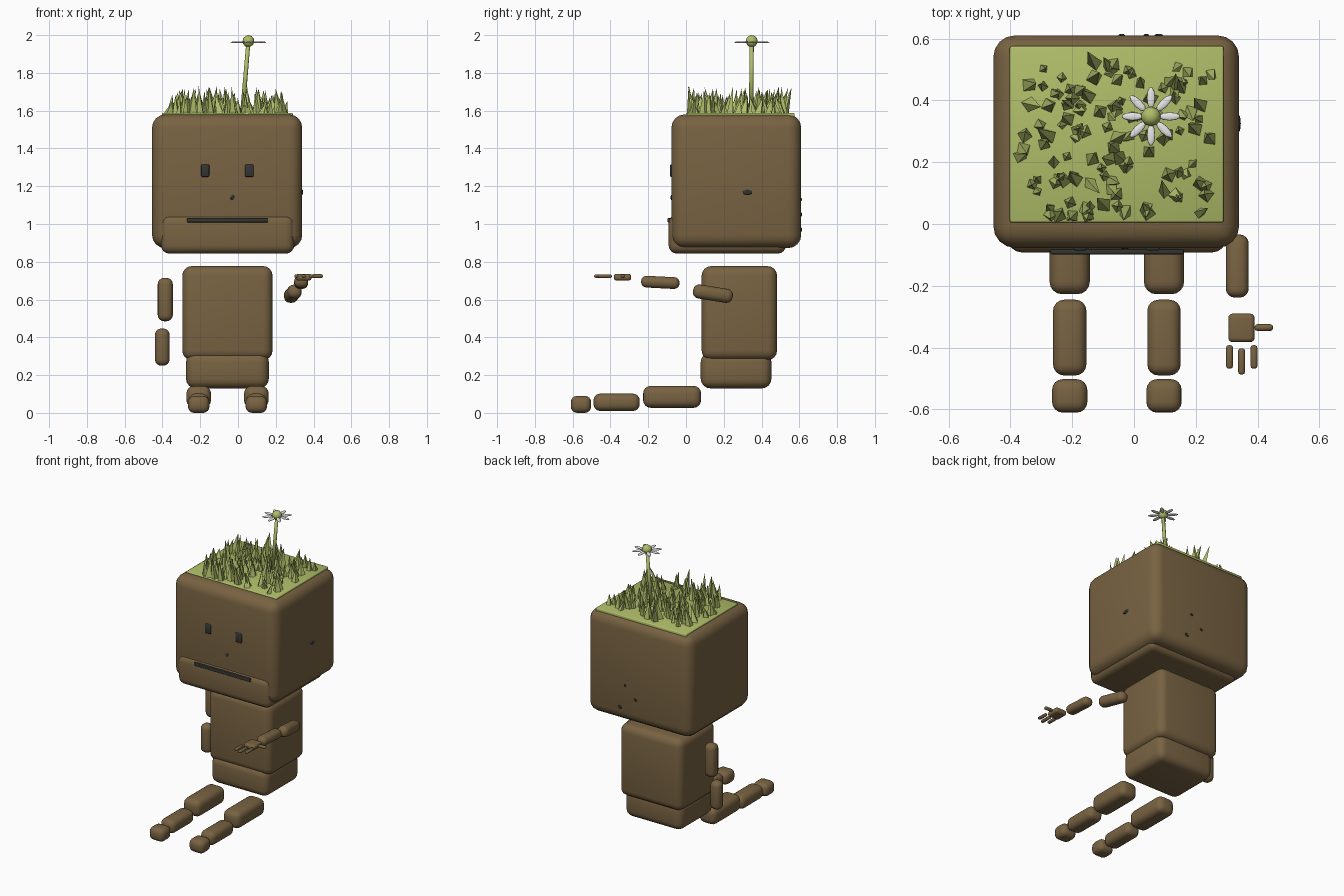
import bpy, bmesh, math, random
from mathutils import Vector, Matrix

if "Cube" in bpy.data.objects:
    bpy.data.objects.remove(bpy.data.objects["Cube"])

random.seed(7)


def material(name, rgb):
    m = bpy.data.materials.new(name)
    m.diffuse_color = (*rgb, 1)
    m.use_nodes = True
    m.node_tree.nodes["Principled BSDF"].inputs["Base Color"].default_value = m.diffuse_color
    return m


SOIL = material("soil brown", (0.19, 0.125, 0.055))
GRASS = material("grass green", (0.43, 0.51, 0.14))
DARK = material("dark stone", (0.035, 0.035, 0.033))
WHITE = material("petal white", (0.8, 0.8, 0.8))


def finish(bm, name, mat, smooth=True):
    bmesh.ops.recalc_face_normals(bm, faces=bm.faces)
    for f in bm.faces:
        f.smooth = smooth
    me = bpy.data.meshes.new(name)
    bm.to_mesh(me)
    bm.free()
    me.materials.append(mat)
    ob = bpy.data.objects.new(name, me)
    bpy.context.collection.objects.link(ob)
    return ob


def box(name, x, y, z, bevel, mat=SOIL, tilt=(0, 0), segs=4):
    """Rounded box from (min, max) ranges; tilt is degrees about x and z."""
    bm = bmesh.new()
    bmesh.ops.create_cube(bm, size=1)
    bmesh.ops.scale(bm, vec=[r[1] - r[0] for r in (x, y, z)], verts=bm.verts)
    bmesh.ops.bevel(bm, geom=bm.edges[:], offset=bevel, segments=segs,
                    profile=0.5, affect='EDGES')
    rot = Matrix.Rotation(math.radians(tilt[1]), 4, 'Z') @ Matrix.Rotation(math.radians(tilt[0]), 4, 'X')
    centre = Vector([(r[0] + r[1]) / 2 for r in (x, y, z)])
    bm.transform(Matrix.Translation(centre) @ rot)
    return finish(bm, name, mat)


# Head and jaw
box("head", (-.455, .34), (-.077, .61), (.872, 1.58), .07)
box("jaw", (-.408, .298), (-.092, .53), (.843, 1.05), .045)

# Face plates
for side, x in (("left", (-.195, -.152)), ("right", (.037, .083))):
    box(side + "_eye", x, (-.086, -.07), (1.25, 1.315), .006, DARK, segs=2)
box("mouth", (-.27, .16), (-.098, -.08), (1.009, 1.031), .004, DARK, segs=2)

# Small stones embedded in the head
for i, (pos, size) in enumerate([((-.03, -.077, 1.14), (.014, .006, .014)),
                                 ((.34, .325, 1.168), (.006, .03, .016)),
                                 ((.08, .61, .97), (.016, .006, .012)),
                                 ((-.04, .61, 1.05), (.012, .006, .01)),
                                 ((.04, .61, 1.13), (.01, .006, .008))]):
    bm = bmesh.new()
    bmesh.ops.create_icosphere(bm, subdivisions=1, radius=1)
    bm.transform(Matrix.Translation(pos) @ Matrix.Diagonal((*size, 1)))
    finish(bm, f"stone_{i}", DARK, False)

# Torso and hips
box("torso", (-.295, .183), (.083, .482), (.28, .777), .05)
box("hips", (-.275, .163), (.078, .452), (.13, .32), .05)

# Stretched-out legs
for side, cx in (("left", -.208), ("right", .097)):
    box(side + "_thigh", (cx - .065, cx + .065), (-.227, .08), (.027, .143), .04)
    box(side + "_shin", (cx - .054, cx + .054), (-.49, -.245), (.01, .102), .036)
    box(side + "_foot", (cx - .057, cx + .057), (-.61, -.502), (0, .09), .034)

# Hanging left arm
box("left_upper_arm", (-.425, -.345), (.23, .31), (.485, .715), .034)
box("left_forearm", (-.44, -.362), (.197, .273), (.25, .447), .034)

# Raised right arm with hand
box("right_upper_arm", (.253, .327), (.036, .249), (.594, .668), .032, tilt=(-9, 8))
box("right_forearm", (.297, .371), (-.238, -.034), (.66, .722), .029, tilt=(-3, 0))
box("right_palm", (.305, .39), (-.382, -.29), (.701, .736), .014)
box("right_thumb", (.39, .45), (-.346, -.324), (.714, .734), .009, segs=2)
for i, (x, y0, y1) in enumerate([(.309, -.468, -.392), (.348, -.487, -.402), (.388, -.468, -.392)]):
    box(f"right_finger_{i}", (x - .011, x + .011), (y0, y1), (.715, .733), .008, segs=2)

# Grass plate on top of the head
box("turf", (-.402, .29), (.005, .575), (1.56, 1.588), .006, GRASS, segs=2)

# Grass blades: tilted four-sided spikes
bm = bmesh.new()
for i in range(120):
    h = random.uniform(.07, .155)
    r = random.uniform(.017, .028)
    tilt = Matrix.Rotation(math.radians(random.uniform(0, 20)), 4,
                           Vector((random.uniform(-1, 1), random.uniform(-1, 1), 0.001)))
    pos = Vector((random.uniform(-.37, .25), random.uniform(.025, .52), 1.58))
    mat = (Matrix.Translation(pos) @ tilt @ Matrix.Rotation(random.uniform(0, 3), 4, 'Z')
           @ Matrix.Translation((0, 0, h / 2)))
    bmesh.ops.create_cone(bm, cap_ends=True, segments=4, radius1=r, radius2=0, depth=h, matrix=mat)
finish(bm, "grass_blades", GRASS, False)

# Flower stem
a, b = Vector((.022, .345, 1.57)), Vector((.055, .348, 1.965))
bm = bmesh.new()
rot = (b - a).to_track_quat('Z', 'Y').to_matrix().to_4x4()
bmesh.ops.create_cone(bm, cap_ends=True, segments=8, radius1=.012, radius2=.011,
                      depth=(b - a).length, matrix=Matrix.Translation((a + b) / 2) @ rot)
finish(bm, "flower_stem", GRASS)

# Flower centre
bm = bmesh.new()
bmesh.ops.create_icosphere(bm, subdivisions=2, radius=.032,
                           matrix=Matrix.Translation((.055, .348, 1.968)))
finish(bm, "flower_centre", GRASS)

# Eight petals around the centre
bm = bmesh.new()
for i in range(8):
    bmesh.ops.create_uvsphere(
        bm, u_segments=10, v_segments=6, radius=1,
        matrix=Matrix.Translation((.055, .348, 1.962)) @ Matrix.Rotation(i * math.pi / 4, 4, 'Z')
        @ Matrix.Translation((.06, 0, 0)) @ Matrix.Diagonal((.036, .0135, .005, 1)))
finish(bm, "flower_petals", WHITE)
